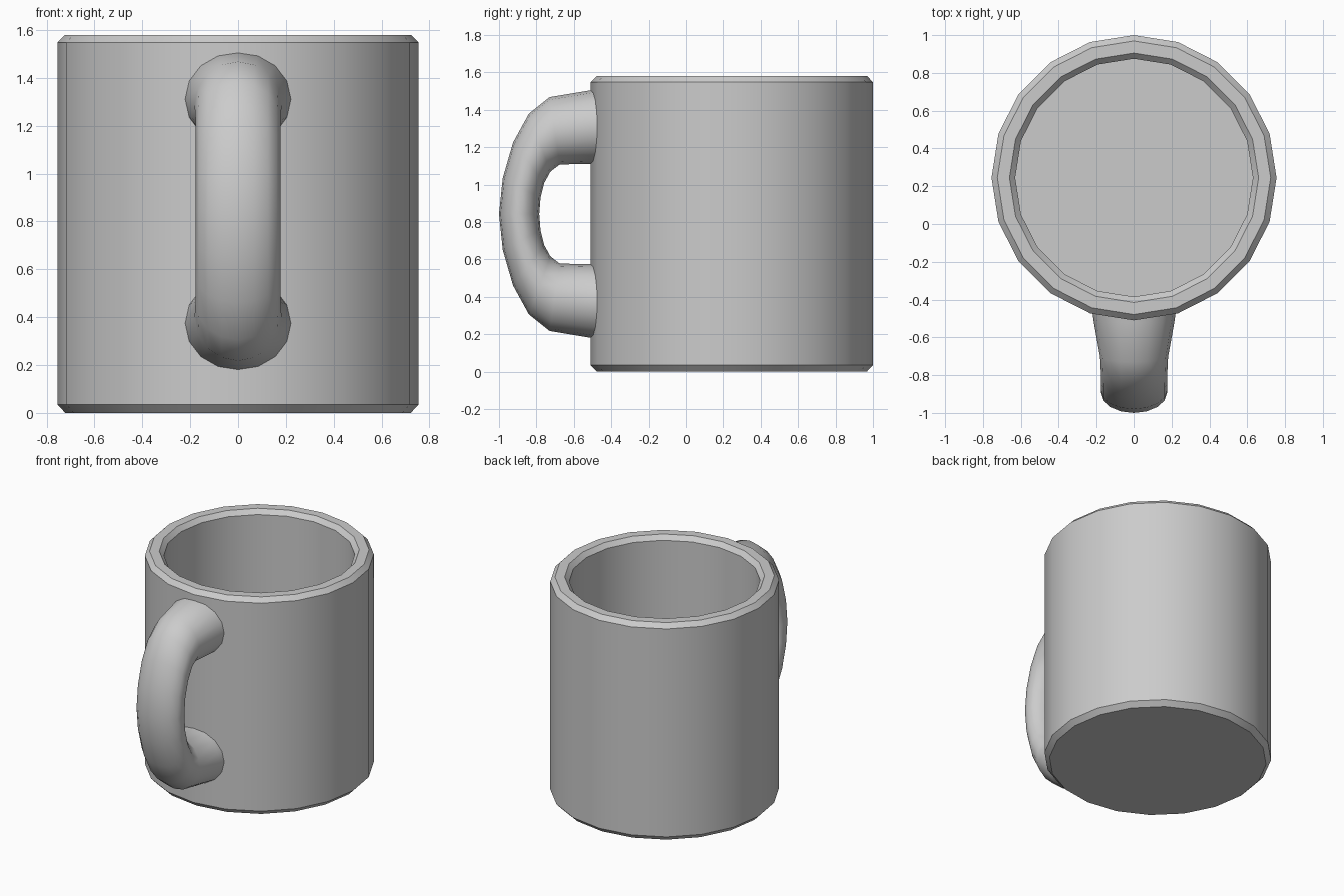
import bpy, bmesh
from math import sin, cos, pi, radians
from mathutils import Vector

if "Cube" in bpy.data.objects:
    bpy.data.objects.remove(bpy.data.objects["Cube"])


def loft(name, rings, angle):
    """Skin a list of equal-length point rings and cap both ends."""
    bm = bmesh.new()
    vr = [[bm.verts.new(p) for p in ring] for ring in rings]
    n = len(vr[0])
    for a, b in zip(vr, vr[1:]):
        for i in range(n):
            j = (i + 1) % n
            bm.faces.new((a[i], a[j], b[j], b[i]))
    bm.faces.new(vr[0][::-1])
    bm.faces.new(vr[-1])
    bmesh.ops.recalc_face_normals(bm, faces=bm.faces)
    me = bpy.data.meshes.new(name)
    bm.to_mesh(me)
    bm.free()
    ob = bpy.data.objects.new(name, me)
    bpy.context.collection.objects.link(ob)
    bpy.ops.object.select_all(action='DESELECT')
    ob.select_set(True)
    bpy.context.view_layer.objects.active = ob
    bpy.ops.object.shade_smooth_by_angle(angle=radians(angle))
    return ob


# Cup: 20-sided profile from underside, over the chamfered rim, to inner floor
CY, SIDES = 0.245, 20
profile = [(0.722, 0), (0.755, 0.035), (0.755, 1.548), (0.724, 1.58),
           (0.66, 1.58), (0.63, 1.548), (0.63, 0.125)]
loft("mug_body",
     [[(r * cos(2 * pi * i / SIDES), CY + r * sin(2 * pi * i / SIDES), z)
       for i in range(SIDES)] for r, z in profile], 30)

# Handle: upper half as (outer y, z), (inner y, z), half width; mirrored below
MID = 0.843
upper = [((-0.44, 1.517), (-0.44, 1.113), 0.226),
         ((-0.52, 1.503), (-0.52, 1.111), 0.215),
         ((-0.73, 1.468), (-0.675, 1.108), 0.182),
         ((-0.84, 1.38), (-0.725, 1.07), 0.178),
         ((-0.925, 1.225), (-0.758, 1.01), 0.177),
         ((-0.98, 1.035), (-0.778, 0.93), 0.177),
         ((-1.0, MID), (-0.785, MID), 0.177)]
flip = lambda p: (p[0], 2 * MID - p[1])
stations = upper + [(flip(o), flip(i), w) for o, i, w in upper[-2::-1]]


def section(outer, inner, w, n=16):
    o, i = Vector((0, *outer)), Vector((0, *inner))
    c, h = (o + i) / 2, (o - i) / 2
    return [c + h * cos(2 * pi * k / n) + Vector((w * sin(2 * pi * k / n), 0, 0))
            for k in range(n)]


loft("handle", [section(*s) for s in stations], 60)
